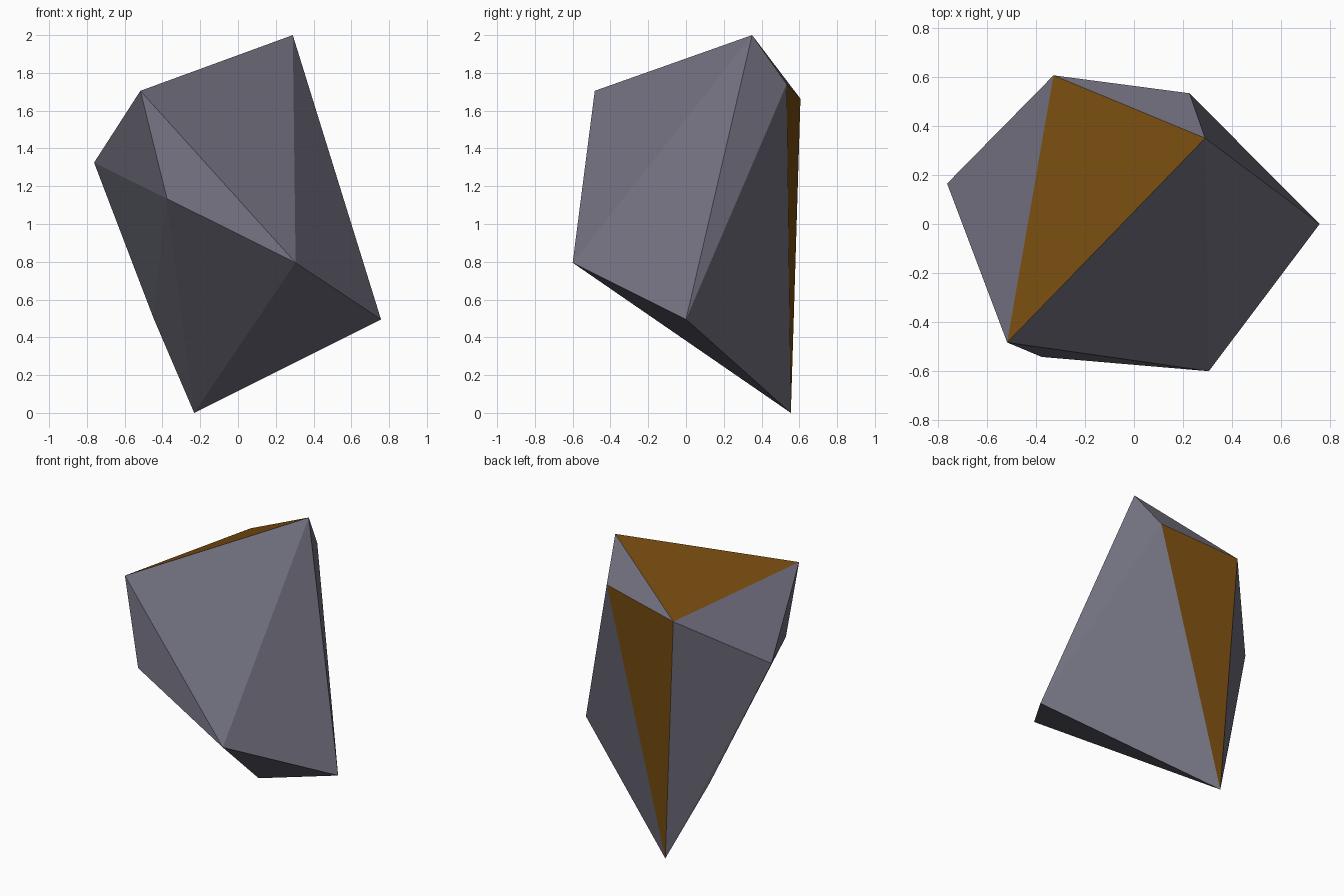
import bpy, bmesh

if "Cube" in bpy.data.objects:
    bpy.data.objects.remove(bpy.data.objects["Cube"])

# Corner points of the faceted rock
corners = {
    "peak": (0.29, 0.35, 2.0),
    "front_top": (-0.517, -0.483, 1.705),
    "left": (-0.762, 0.165, 1.325),
    "right": (0.757, 0.0, 0.495),
    "front_low": (0.305, -0.60, 0.795),
    "foot": (-0.232, 0.555, 0.0),
    "back_right": (0.226, 0.533, 1.74),
    "back_left": (-0.328, 0.606, 1.663),
    "front_mid": (-0.376, -0.542, 1.134),
    "left_low": (-0.449, 0.388, 0.506),
}
# Facets showing the brown mineral
brown_facets = [{"peak", "back_left", "front_top"},
                {"back_right", "back_left", "foot"}]


def material(name, rgb):
    m = bpy.data.materials.new(name)
    m.diffuse_color = (*rgb, 1.0)
    m.use_nodes = True
    m.node_tree.nodes["Principled BSDF"].inputs["Base Color"].default_value = m.diffuse_color
    return m


# Rock: convex hull around the corners
bm = bmesh.new()
names = {bm.verts.new(co): name for name, co in corners.items()}
bmesh.ops.convex_hull(bm, input=list(bm.verts))
bmesh.ops.recalc_face_normals(bm, faces=bm.faces)
for f in bm.faces:
    f.smooth = False
    f.material_index = int({names[v] for v in f.verts} in brown_facets)

mesh = bpy.data.meshes.new("rock")
bm.to_mesh(mesh)
bm.free()
mesh.materials.append(material("stone", (0.17, 0.165, 0.215)))
mesh.materials.append(material("brown_mineral", (0.19, 0.075, 0.005)))
bpy.context.collection.objects.link(bpy.data.objects.new("rock", mesh))
